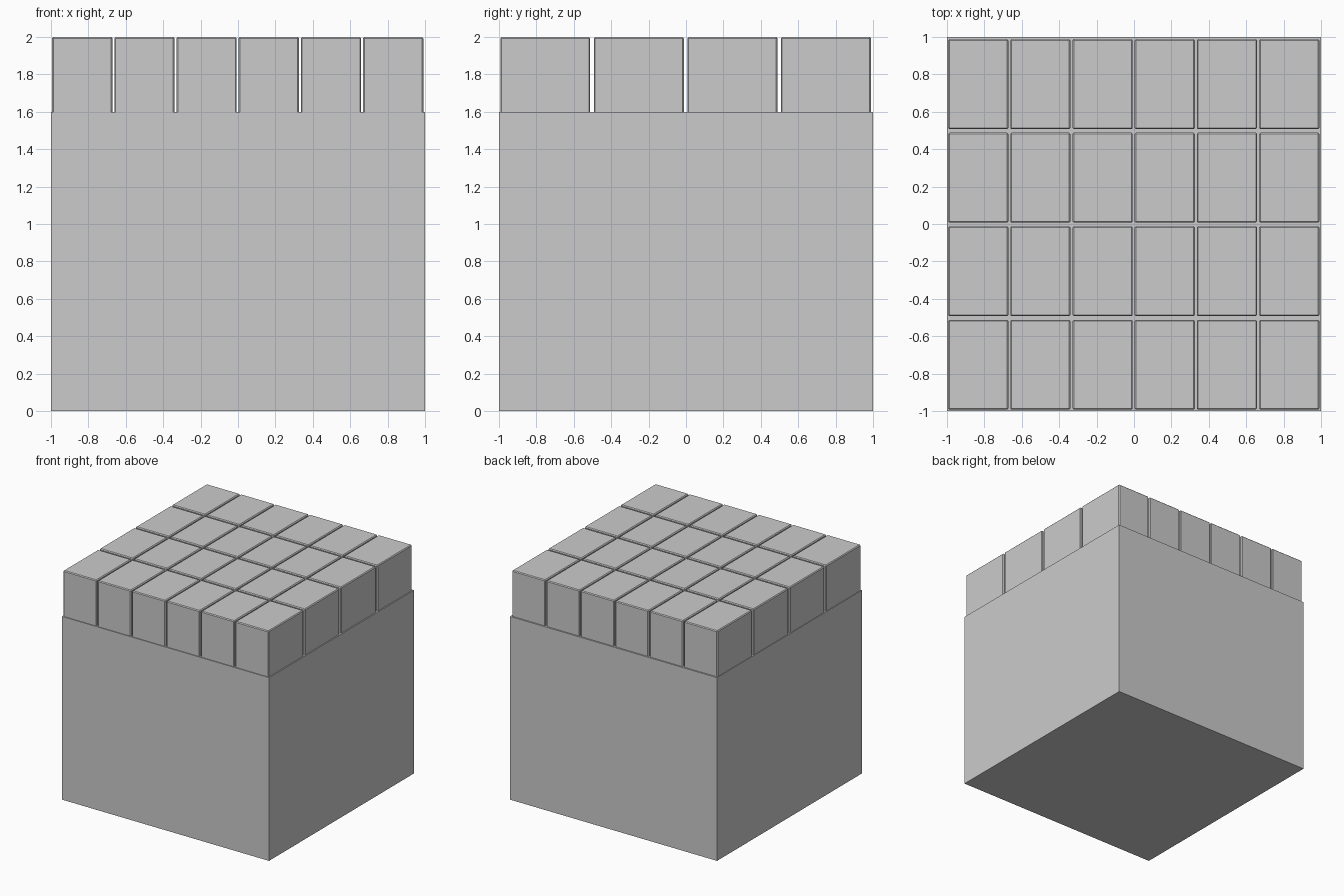
import bpy

if "Cube" in bpy.data.objects:
    bpy.data.objects.remove(bpy.data.objects["Cube"])


def box(name, x0, x1, y0, y1, z0, z1):
    bpy.ops.mesh.primitive_cube_add(
        size=1, location=((x0 + x1) / 2, (y0 + y1) / 2, (z0 + z1) / 2))
    ob = bpy.context.object
    ob.name = name
    ob.scale = (x1 - x0, y1 - y0, z1 - z0)
    bpy.ops.object.transform_apply(location=False, rotation=False, scale=True)
    return ob


# solid base block
box("base", -1, 1, -1, 1, 0, 1.6)

# 6 x 4 grid of separate paving blocks with thin chamfers
COLS, ROWS = 6, 4
PITCH_X, PITCH_Y = 0.3325, 0.5
for i in range(COLS):
    for j in range(ROWS):
        x0 = -0.994 + i * PITCH_X
        y0 = -0.993 + j * PITCH_Y
        ob = box(f"paver_{i}_{j}", x0, x0 + 0.322, y0, y0 + 0.481, 1.59, 2.0)
        bev = ob.modifiers.new("chamfer", 'BEVEL')
        bev.width = 0.007
        bev.segments = 1
